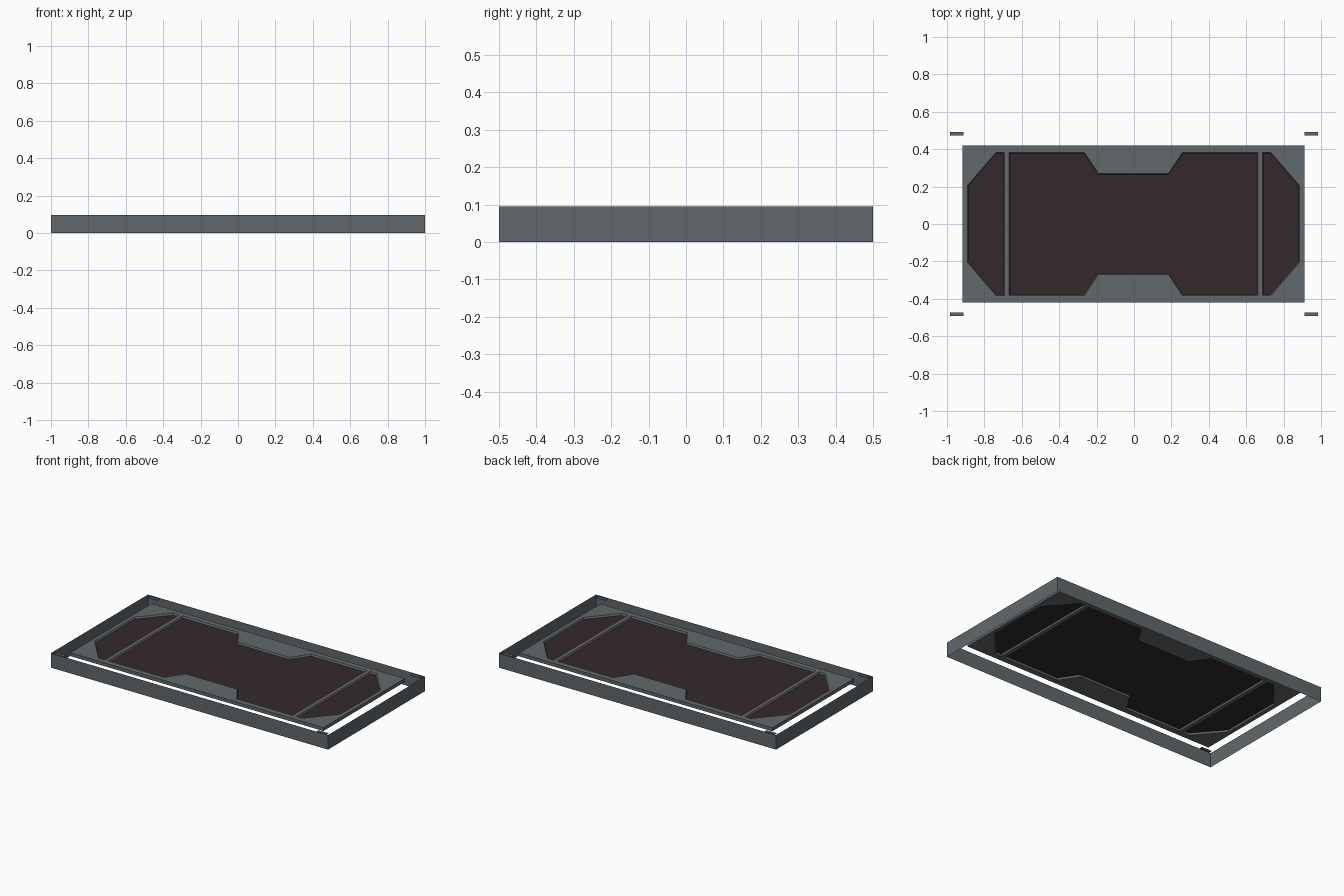
import bpy, bmesh
from mathutils import Vector

if "Cube" in bpy.data.objects:
    bpy.data.objects.remove(bpy.data.objects["Cube"])


def material(name, rgb):
    m = bpy.data.materials.new(name)
    m.diffuse_color = (*rgb, 1)
    m.use_nodes = True
    m.node_tree.nodes["Principled BSDF"].inputs["Base Color"].default_value = m.diffuse_color
    return m


GREY = material("slate grey", (0.121, 0.139, 0.150))
BROWN = material("dark brown", (0.034, 0.023, 0.023))
TOP, FLOOR, BOTTOM, WALL = 0.089, 0.078, 0.067, 0.095
OFF = -0.003  # the tray sits a touch left of centre


def finish(name, bm, mats):
    me = bpy.data.meshes.new(name)
    bm.to_mesh(me)
    bm.free()
    for m in mats:
        me.materials.append(m)
    ob = bpy.data.objects.new(name, me)
    bpy.context.collection.objects.link(ob)
    return ob


def ring(bm, pts, z):
    return [bm.verts.new((x, y, z)) for x, y in pts]


def inset(pts, d):
    """Shift each side of a counter-clockwise outline inward by d."""
    out = []
    for i, p in enumerate(pts):
        p, a, b = Vector(p), Vector(pts[i - 1]), Vector(pts[(i + 1) % len(pts)])
        u, v = (p - a).normalized(), (b - p).normalized()
        n1, n2 = Vector((-u.y, u.x)), Vector((-v.y, v.x))
        n = n1 + n2
        out.append(tuple(p + n * (d / (1 + n1.dot(n2)))))
    return out


def bridge(bm, lo, hi, flip=False):
    n = len(lo)
    for i in range(n):
        j = (i + 1) % n
        f = (lo[i], lo[j], hi[j], hi[i])
        bm.faces.new(f[::-1] if flip else f)


# Outer rim: open band of thin walls
bm = bmesh.new()
rect = [(-1, -.5), (1, -.5), (1, .5), (-1, .5)]
bridge(bm, ring(bm, rect, 0), ring(bm, rect, WALL))
finish("outer_rim", bm, [GREY])

# Panel outlines, counter-clockwise
half = [(.665, .383), (.262, .383), (.187, .27)]
upper = half + [(-x, y) for x, y in reversed(half)]
centre = upper + [(x, -y) for x, y in reversed(upper)]
end = [(.69, -.383), (.735, -.383), (.888, -.205),
       (.888, .205), (.735, .383), (.69, .383)]
other_end = [(-x, y) for x, y in reversed(end)]
panels = {"centre": centre, "right": end, "left": other_end}
panels = {k: [(x + OFF, y) for x, y in p] for k, p in panels.items()}

# Tray plate: thin slab with three openings
bm = bmesh.new()
plate = [(x * .914 + OFF, y * .84) for x, y in rect]
for z, nz in ((TOP, 1), (BOTTOM, -1)):
    edges = []
    for pts in [plate, *panels.values()]:
        vs = ring(bm, pts, z)
        edges += [bm.edges.new((vs[i - 1], vs[i])) for i in range(len(vs))]
    bmesh.ops.triangle_fill(bm, use_beauty=True, edges=edges, normal=(0, 0, nz))
bridge(bm, ring(bm, plate, BOTTOM), ring(bm, plate, TOP))
finish("tray_plate", bm, [GREY])

# Recessed panels: grey lips above and below, brown sheet between
for name, pts in panels.items():
    bm = bmesh.new()
    mid = ring(bm, inset(pts, .005), FLOOR)
    bridge(bm, mid, ring(bm, pts, TOP), True)
    bridge(bm, mid, ring(bm, pts, BOTTOM))
    bm.faces.new(mid).material_index = 1
    finish(name + "_recessed_panel", bm, [GREY, BROWN])

# Small corner tabs just below the rim
for sx in (-1, 1):
    for sy in (-1, 1):
        bm = bmesh.new()
        bmesh.ops.create_cube(bm, size=1)
        bmesh.ops.scale(bm, vec=(.072, .02, .004), verts=bm.verts)
        bmesh.ops.translate(bm, vec=(sx * .948, sy * .482, .091), verts=bm.verts)
        finish("corner_tab", bm, [GREY])
